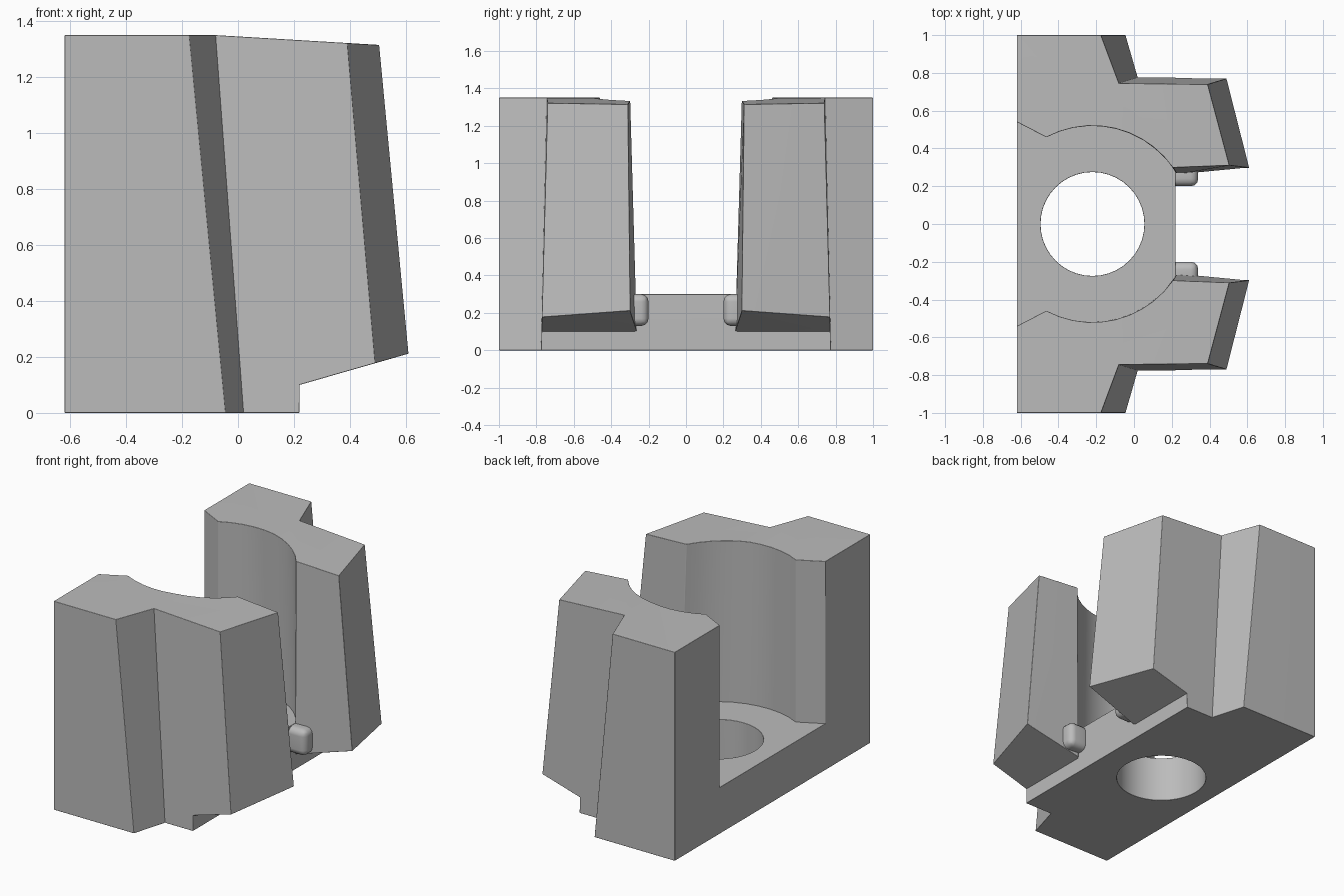
import bpy, bmesh, math
from mathutils import Vector

cube = bpy.data.objects.get("Cube")
if cube:
    bpy.data.objects.remove(cube)

grey = bpy.data.materials.new("plain grey")
grey.use_nodes = True
COLOUR = (0.5, 0.5, 0.5, 1)
grey.diffuse_color = COLOUR
grey.node_tree.nodes["Principled BSDF"].inputs["Base Color"].default_value = COLOUR

CX, R, ARC = -0.22, 0.52, 10      # bore centre, recess radius, arc steps
BACK, FRONT, TOP = -0.62, 0.22, 1.35


def to_object(bm, name):
    bmesh.ops.recalc_face_normals(bm, faces=bm.faces)
    mesh = bpy.data.meshes.new(name)
    bm.to_mesh(mesh)
    bm.free()
    mesh.materials.append(grey)
    ob = bpy.data.objects.new(name, mesh)
    bpy.context.collection.objects.link(ob)
    return ob


def outline(outer, start):
    """Closed plan outline: outer corners, then the round recess."""
    arc = []
    for i in range(ARC + 1):
        a = math.radians(start + (118 - start) * i / ARC)
        arc.append((CX + R * math.cos(a), R * math.sin(a)))
    return outer + arc


def make_wing(side, name):
    low = outline([(BACK, 0.54), (BACK, 1), (-0.045, 1), (0.02, 0.775),
                   (0.505, 0.775), (0.63, 0.295)], 30)
    high = outline([(BACK, 0.54), (BACK, 1), (-0.175, 1), (-0.08, 0.745),
                    (0.39, 0.74), (0.505, 0.31)], 35)
    bm = bmesh.new()
    bottom = [bm.verts.new((x, y * side, 0)) for x, y in low]
    top = [bm.verts.new((x, y * side, TOP - max(0, x + 0.08) * 0.06)) for x, y in high]
    n = len(low)
    for i in range(n):
        j = (i + 1) % n
        bm.faces.new((bottom[i], bottom[j], top[j], top[i]))
    bm.faces.new(bottom)
    # the top bends down along a line from the step to the recess
    split = min(range(6, n), key=lambda i: abs(high[i][0] + 0.08))
    bm.faces.new(top[3:split + 1])
    bm.faces.new(top[split:] + top[:4])
    return to_object(bm, name)


def prism(profile, half_y, name):
    """Side profile (x, z) extruded across y."""
    bm = bmesh.new()
    face = bm.faces.new([bm.verts.new((x, -half_y, z)) for x, z in profile])
    ext = bmesh.ops.extrude_face_region(bm, geom=[face])
    moved = [v for v in ext["geom"] if isinstance(v, bmesh.types.BMVert)]
    bmesh.ops.translate(bm, verts=moved, vec=(0, 2 * half_y, 0))
    return to_object(bm, name)


def boolean(target, tool, operation):
    mod = target.modifiers.new(operation.lower(), 'BOOLEAN')
    mod.operation, mod.object, mod.solver = operation, tool, 'EXACT'
    tool.hide_render = True


# base slab, wings, underside cutter and bore
body = prism([(BACK, 0), (FRONT, 0), (FRONT, 0.3), (BACK, 0.3)], 0.6, "clamp_body")
wings = [make_wing(1, "left_wing"), make_wing(-1, "right_wing")]
under = prism([(FRONT, -0.2), (0.9, -0.2), (0.9, 0.295), (FRONT, 0.1)], 1.2, "underside_cutter")
bm = bmesh.new()
bmesh.ops.create_cone(bm, cap_ends=True, segments=40, radius1=0.275, radius2=0.275, depth=2)
bmesh.ops.translate(bm, verts=bm.verts, vec=(CX, 0, 0))
bore = to_object(bm, "bore_cutter")
for w in wings:
    boolean(body, w, 'UNION')
boolean(body, under, 'DIFFERENCE')
boolean(body, bore, 'DIFFERENCE')

# bake the solid and round only its outward edges
dg = bpy.context.evaluated_depsgraph_get()
bm = bmesh.new()
bm.from_mesh(body.evaluated_get(dg).to_mesh())
body.modifiers.clear()
for tool in wings + [under, bore]:
    bpy.data.objects.remove(tool)
bmesh.ops.remove_doubles(bm, verts=bm.verts, dist=0.002)
edges = [e for e in bm.edges if e.is_manifold and e.calc_face_angle_signed(0) > 0.45]
bmesh.ops.bevel(bm, geom=edges, offset=0.035, offset_type='OFFSET', segments=3,
                profile=0.5, affect='EDGES', clamp_overlap=True)
bm.to_mesh(body.data)
bm.free()

# small rounded stops beside the opening
parts = [body]
for side, name in ((1, "left_stop"), (-1, "right_stop")):
    bm = bmesh.new()
    bmesh.ops.create_cube(bm, size=1)
    bmesh.ops.scale(bm, verts=bm.verts, vec=(0.15, 0.12, 0.17))
    bmesh.ops.translate(bm, verts=bm.verts, vec=(0.265, 0.26 * side, 0.215))
    bmesh.ops.bevel(bm, geom=bm.edges[:], offset=0.04, segments=3, profile=0.5, affect='EDGES')
    parts.append(to_object(bm, name))

for ob in parts:
    bpy.ops.object.select_all(action='DESELECT')
    ob.select_set(True)
    bpy.context.view_layer.objects.active = ob
    bpy.ops.object.shade_smooth_by_angle(angle=math.radians(35))
    ob.modifiers.new("even shading", 'WEIGHTED_NORMAL').keep_sharp = True
